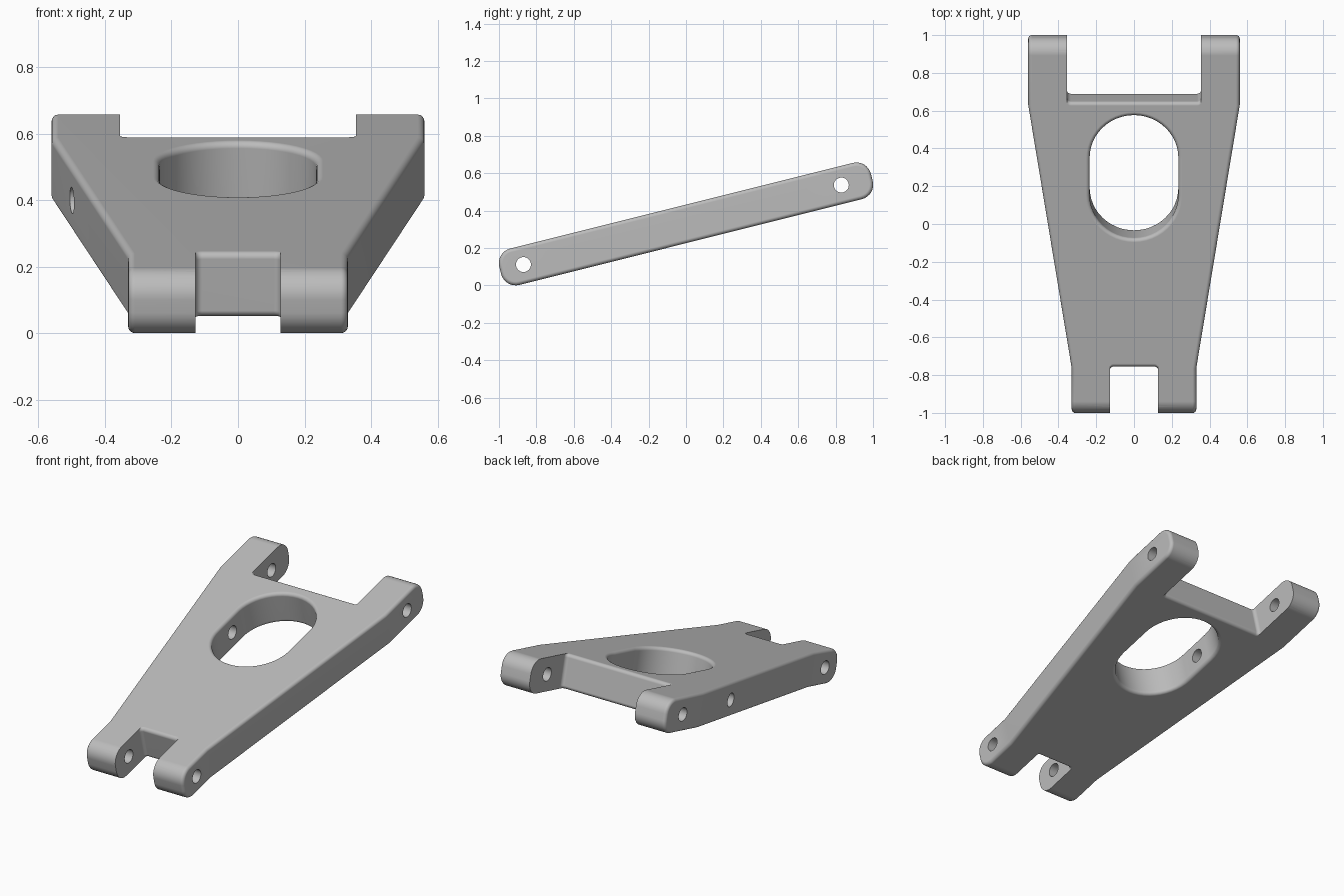
import bpy, bmesh
from math import sin, cos, pi, sqrt, radians
from mathutils import Matrix

cube = bpy.data.objects.get("Cube")
if cube:
    bpy.data.objects.remove(cube)

HALF_LEN, HALF_T = 1.024, 0.1      # slab size along its length and thickness
END_R, EDGE_R = 0.08, 0.02         # big end rounding, small edge fillet

metal = bpy.data.materials.new("plain grey")
metal.use_nodes = True
GREY = (0.5, 0.5, 0.5, 1)
metal.diffuse_color = GREY
metal.node_tree.nodes["Principled BSDF"].inputs["Base Color"].default_value = GREY


def finish(bm, name):
    bmesh.ops.recalc_face_normals(bm, faces=bm.faces)
    mesh = bpy.data.meshes.new(name)
    bm.to_mesh(mesh)
    bm.free()
    mesh.materials.append(metal)
    obj = bpy.data.objects.new(name, mesh)
    bpy.context.collection.objects.link(obj)
    return obj


def loft(rings, name):
    """Close a stack of equal rings into a solid."""
    bm = bmesh.new()
    loops = [[bm.verts.new(p) for p in ring] for ring in rings]
    n = len(loops[0])
    for a, b in zip(loops, loops[1:]):
        for i in range(n):
            j = (i + 1) % n
            bm.faces.new((a[i], a[j], b[j], b[i]))
    bm.faces.new(loops[0])
    bm.faces.new(loops[-1])
    return finish(bm, name)


def flared_cutter(outline, name):
    """Cutter through the slab that widens at both faces, leaving fillets."""
    upper = [(HALF_T + 0.05, EDGE_R)]
    for k in range(6, -1, -1):
        a = k / 6 * pi / 2
        upper.append((HALF_T - EDGE_R + EDGE_R * sin(a), EDGE_R * (1 - cos(a))))
    layers = upper + [(-v, f) for v, f in reversed(upper)]
    return loft([[(x, y, v) for x, y in outline(f)] for v, f in layers], name)


def notch(half_w, wall, side):
    def outline(f):
        c, y = EDGE_R, wall - side * f
        half = [(half_w, side * 1.3)]
        for k in range(6):
            a = k / 5 * pi / 2
            half.append((half_w - c + c * cos(a), y + side * c * (1 - sin(a))))
        return half + [(-x, u) for x, u in reversed(half)]
    return outline


def oval(f):
    r, n = 0.235 + f, 24
    pts = []
    for offset, start in ((0.1, 0), (-0.1, pi)):
        for k in range(n + 1):
            a = start + pi * k / n
            pts.append((r * cos(a), 0.28 + offset + r * sin(a)))
    return pts


def cross_hole(x0, x1, y, name):
    ring = [(y + 0.04 * cos(2 * pi * k / 32), 0.04 * sin(2 * pi * k / 32)) for k in range(32)]
    return loft([[(x, u, v) for u, v in ring] for x in (x0, x1)], name)


# Tapered slab with rounded ends and filleted sides
right = [(0.33, -HALF_LEN), (0.33, -0.765), (0.56, 0.67), (0.56, HALF_LEN)]
outline = right + [(-x, y) for x, y in reversed(right)]
bm = bmesh.new()
bottom = bm.faces.new([bm.verts.new((x, y, -HALF_T)) for x, y in outline])
top = bmesh.ops.extrude_face_region(bm, geom=[bottom])["geom"]
bmesh.ops.translate(bm, vec=(0, 0, 2 * HALF_T),
                    verts=[g for g in top if isinstance(g, bmesh.types.BMVert)])
bmesh.ops.recalc_face_normals(bm, faces=bm.faces)
ends = [e for e in bm.edges if all(abs(v.co.y) > HALF_LEN - 0.01 for v in e.verts)
        and abs(e.verts[0].co.z - e.verts[1].co.z) < 0.01]
bmesh.ops.bevel(bm, geom=ends, offset=END_R, segments=8, profile=0.5, affect='EDGES')
bm.normal_update()
rim = [e for e in bm.edges if len(e.link_faces) == 2
       and sum(abs(f.normal.x) > 0.8 for f in e.link_faces) == 1]
bmesh.ops.bevel(bm, geom=rim, offset=EDGE_R, segments=4, profile=0.5, affect='EDGES')
arm = finish(bm, "link_arm")

# Fork notches, oval window and pin holes
cutters = [
    flared_cutter(notch(0.355, 0.69, 1), "rear_notch_cutter"),
    flared_cutter(notch(0.128, -0.757, -1), "front_notch_cutter"),
    flared_cutter(oval, "oval_window_cutter"),
    cross_hole(-1, 1, -0.896, "front_pin_cutter"),
    cross_hole(-1, 1, 0.856, "rear_pin_cutter"),
    cross_hole(-1, 0, 0.29, "side_hole_cutter"),
]
bpy.ops.object.select_all(action='DESELECT')
bpy.context.view_layer.objects.active = arm
arm.select_set(True)
for cutter in cutters:
    cutter.hide_render = True
    mod = arm.modifiers.new(cutter.name, 'BOOLEAN')
    mod.operation, mod.solver, mod.object = 'DIFFERENCE', 'EXACT', cutter
    bpy.ops.object.modifier_apply(modifier=mod.name)
for cutter in cutters:
    bpy.data.objects.remove(cutter)

# Smooth shading, then tilt the arm to its resting angle
bpy.ops.object.shade_smooth_by_angle(angle=radians(35))
weighted = arm.modifiers.new("even_shading", 'WEIGHTED_NORMAL')
weighted.keep_sharp = True
arm.data.transform(Matrix.Translation((0, 0, 0.329)) @ Matrix.Rotation(radians(14.04), 4, 'X'))
